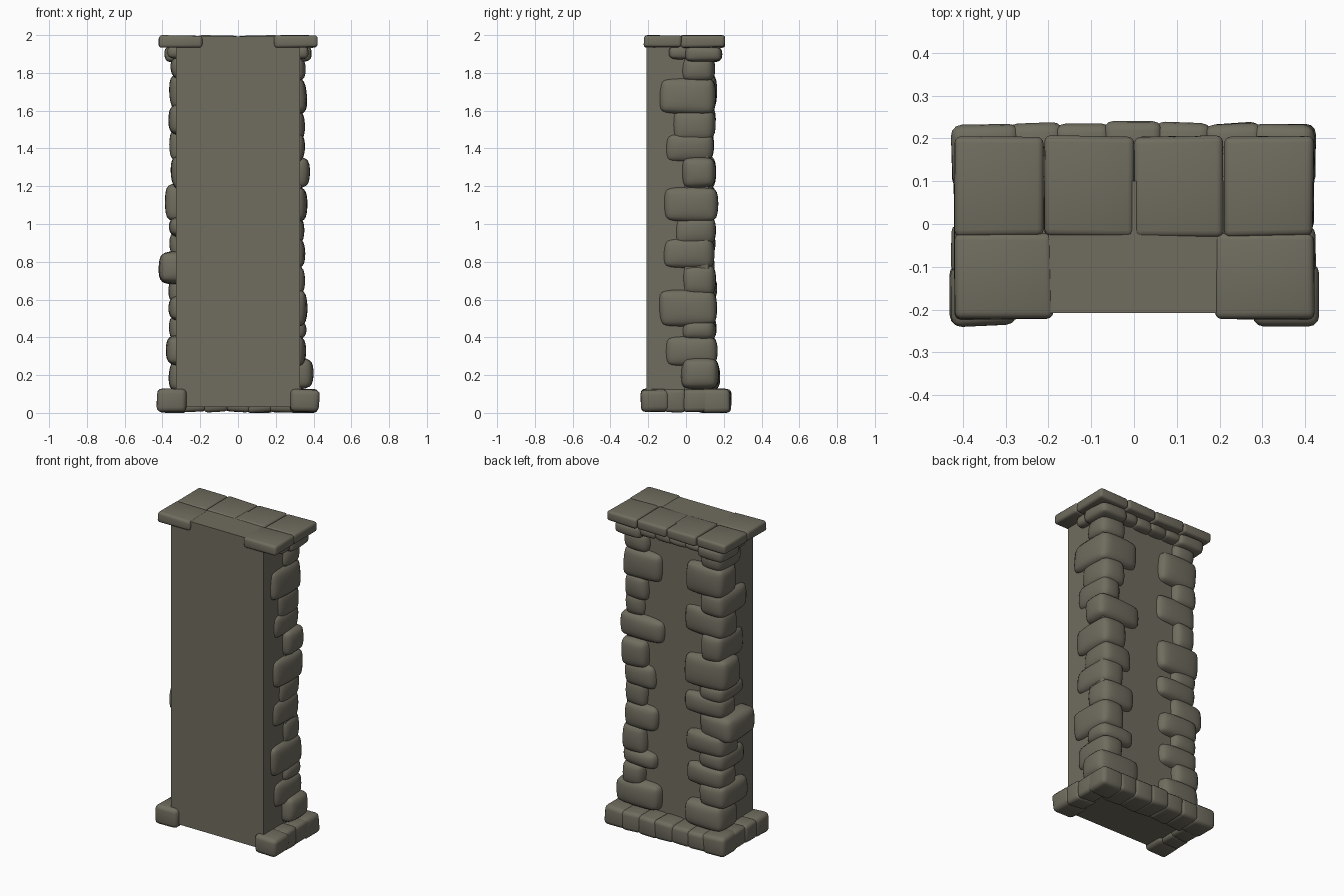
import bpy, bmesh, random
from mathutils import Vector

random.seed(4)
mat = bpy.data.materials.new("olive_grey_stone")
mat.diffuse_color = (0.16, 0.15, 0.113, 1)


def block(name, lo, hi, bevel=0.0, jitter=0.0, soft=False):
    """Box from lo to hi; optional corner jitter, rounded edges, pillowy smoothing."""
    lo, hi = Vector(lo), Vector(hi)
    if lo.x > hi.x:
        lo.x, hi.x = hi.x, lo.x
    if soft:  # smoothing shrinks the stone a little
        pad = Vector((1, 1, 1)) * bevel * 0.25
        lo, hi = lo - pad, hi + pad
    bm = bmesh.new()
    bmesh.ops.create_cube(bm, size=1)
    for v in bm.verts:
        for i in range(3):
            v.co[i] = (lo[i] + hi[i]) / 2 + v.co[i] * (hi[i] - lo[i]) + random.uniform(-jitter, jitter)
    if bevel:
        bmesh.ops.bevel(bm, geom=bm.edges[:], offset=bevel, segments=1 if soft else 3,
                        profile=0.5, affect='EDGES', clamp_overlap=True)
    bmesh.ops.recalc_face_normals(bm, faces=bm.faces[:])
    me = bpy.data.meshes.new(name)
    bm.to_mesh(me)
    bm.free()
    me.materials.append(mat)
    ob = bpy.data.objects.new(name, me)
    bpy.context.collection.objects.link(ob)
    if bevel:
        for p in me.polygons:
            p.use_smooth = True
    if soft:
        sub = ob.modifiers.new("rounding", 'SUBSURF')
        sub.levels = sub.render_levels = 2
    return ob


# Plain pillar core
block("pillar_core", (-0.328, -0.208, 0.03), (0.328, 0.112, 1.95))
block("top_fill", (-0.2, -0.208, 1.9), (0.2, 0.1, 1.992))

# Cap slabs: four along the back, one at each front corner
for i in range(4):
    x = -0.42 + 0.21 * i
    block("cap_back_slab", (x + 0.001, -0.03, 1.935), (x + 0.209, 0.205, 1.998), 0.016, 0.003)
for s in (-1, 1):
    block("cap_front_slab", (s * 0.19, -0.223, 1.935), (s * 0.42, -0.024, 1.998), 0.016, 0.003)

# Small stones under the cap
for s in (-1, 1):
    block("under_cap_corner", (s * 0.2, -0.005, 1.86), (s * 0.385, 0.185, 1.94), 0.022, 0.006, True)
    block("under_cap_side", (s * 0.25, -0.085, 1.875), (s * 0.37, 0.02, 1.94), 0.02, 0.005, True)
for i in range(4):
    x = -0.22 + 0.11 * i
    block("under_cap_back", (x - 0.01, 0.05, 1.875), (x + 0.12, 0.168, 1.94), 0.022, 0.007, True)

# Base stones: sides, then the back row
for s in (-1, 1):
    block("base_front_corner", (s * 0.275, -0.238, 0.008), (s * 0.43, -0.09, 0.125), 0.026, 0.005)
    block("base_side", (s * 0.29, -0.12, 0.006), (s * 0.425, 0.0, 0.122), 0.022, 0.005)
    block("base_side", (s * 0.29, -0.02, 0.008), (s * 0.42, 0.12, 0.122), 0.022, 0.005)
    block("base_back_corner", (s * 0.27, 0.08, 0.002), (s * 0.425, 0.232, 0.125), 0.026, 0.005)
for i in range(5):
    x = -0.29 + 0.116 * i
    block("base_back", (x - 0.008, 0.06, 0.004), (x + 0.124, 0.236, 0.122), 0.024, 0.006)

# Corner stones: bottom, top, reach along side, inner reach on back, outer x
right = [
    (0.12, 0.29, -0.02, 0.09, 0.40), (0.25, 0.41, -0.11, 0.20, 0.355),
    (0.38, 0.49, -0.02, 0.12, 0.35), (0.46, 0.65, -0.14, 0.19, 0.36),
    (0.62, 0.78, -0.02, 0.11, 0.35), (0.76, 0.93, -0.12, 0.19, 0.355),
    (0.89, 1.04, -0.06, 0.13, 0.345), (1.01, 1.20, -0.11, 0.18, 0.36),
    (1.19, 1.35, -0.02, 0.07, 0.375), (1.33, 1.48, -0.105, 0.20, 0.35),
    (1.44, 1.61, -0.075, 0.18, 0.35), (1.58, 1.78, -0.14, 0.09, 0.36),
    (1.75, 1.89, -0.02, 0.17, 0.35),
]
left = [
    (0.12, 0.28, -0.03, 0.09, 0.36), (0.25, 0.41, -0.12, 0.19, 0.378),
    (0.37, 0.52, -0.02, 0.09, 0.36), (0.49, 0.62, -0.10, 0.18, 0.36),
    (0.58, 0.72, -0.03, 0.09, 0.36), (0.68, 0.85, -0.13, 0.18, 0.41),
    (0.83, 0.96, -0.02, 0.08, 0.36), (0.93, 1.04, -0.09, 0.18, 0.36),
    (1.01, 1.21, -0.03, 0.08, 0.382), (1.18, 1.36, -0.11, 0.20, 0.35),
    (1.33, 1.51, -0.03, 0.07, 0.36), (1.47, 1.64, -0.12, 0.19, 0.36),
    (1.60, 1.80, -0.03, 0.09, 0.36), (1.77, 1.89, -0.08, 0.20, 0.35),
]
for s, side, rows in ((1, "right", right), (-1, "left", left)):
    # Continuous rounded corner behind the stones
    block(side + "_corner_filler", (s * 0.22, -0.01, 0.1), (s * 0.337, 0.122, 1.9), 0.012)
    for z0, z1, y0, x0, x1 in rows:
        back = 0.15 + random.uniform(-0.006, 0.014)
        if z0 < 0.2:
            back = 0.175
        block(side + "_corner_stone", (s * x0, y0, z0), (s * x1, back, z1), 0.036, 0.009, True)
